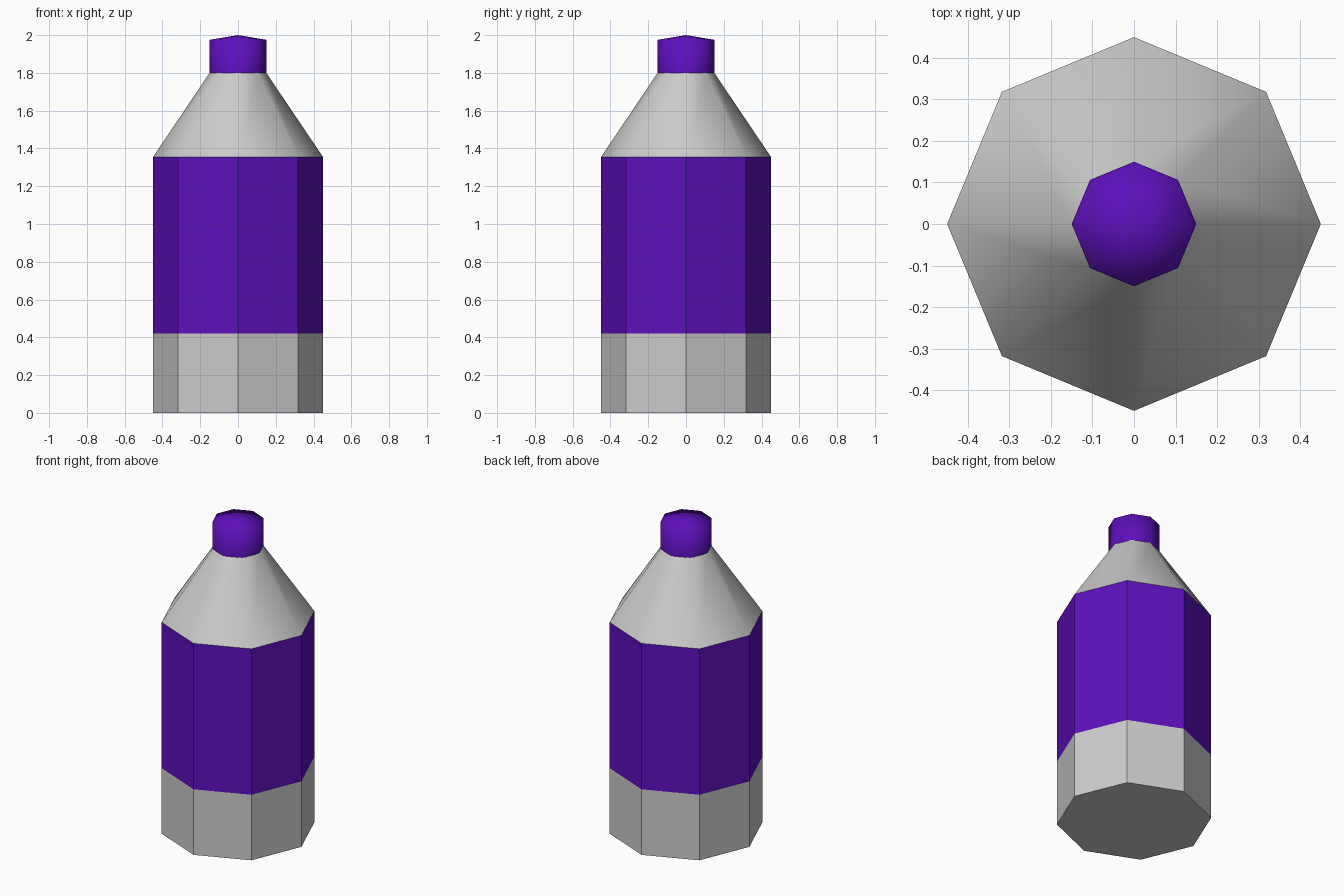
import bpy, bmesh
from math import cos, sin, pi

if "Cube" in bpy.data.objects:
    bpy.data.objects.remove(bpy.data.objects["Cube"])

SIDES = 8

purple = bpy.data.materials.new("purple")
purple.diffuse_color = (0.11, 0.005, 0.5, 1)
purple.use_nodes = True
purple.node_tree.nodes["Principled BSDF"].inputs["Base Color"].default_value = purple.diffuse_color


def turned_part(name, profile, smooth=False, material=None, floor=False):
    """Octagonal lathe of (radius, z) points; radius 0 closes to an apex."""
    bm = bmesh.new()
    rings = []
    for r, z in profile:
        if r == 0:
            rings.append([bm.verts.new((0, 0, z))] * SIDES)
        else:
            rings.append([bm.verts.new((r * cos(2 * pi * i / SIDES),
                                        r * sin(2 * pi * i / SIDES), z))
                          for i in range(SIDES)])
    for low, high in zip(rings, rings[1:]):
        for i in range(SIDES):
            j = (i + 1) % SIDES
            corners = [low[i], low[j], high[j], high[i]]
            face = bm.faces.new(list(dict.fromkeys(corners)))
            face.smooth = smooth
    if floor:
        bm.faces.new(rings[0][::-1])
    mesh = bpy.data.meshes.new(name)
    bm.to_mesh(mesh)
    bm.free()
    if material:
        mesh.materials.append(material)
    obj = bpy.data.objects.new(name, mesh)
    bpy.context.collection.objects.link(obj)
    return obj


# Flat-sided body: grey base and purple band
turned_part("base", [(0.45, 0), (0.45, 0.42)], floor=True)
turned_part("band", [(0.45, 0.42), (0.45, 1.355)], material=purple)

# Smooth tapered shoulder
turned_part("shoulder", [(0.45, 1.355), (0.15, 1.80)], smooth=True)

# Smooth cap with a shallow pointed top
turned_part("cap", [(0.15, 1.80), (0.15, 1.975), (0, 2.0)],
            smooth=True, material=purple)
